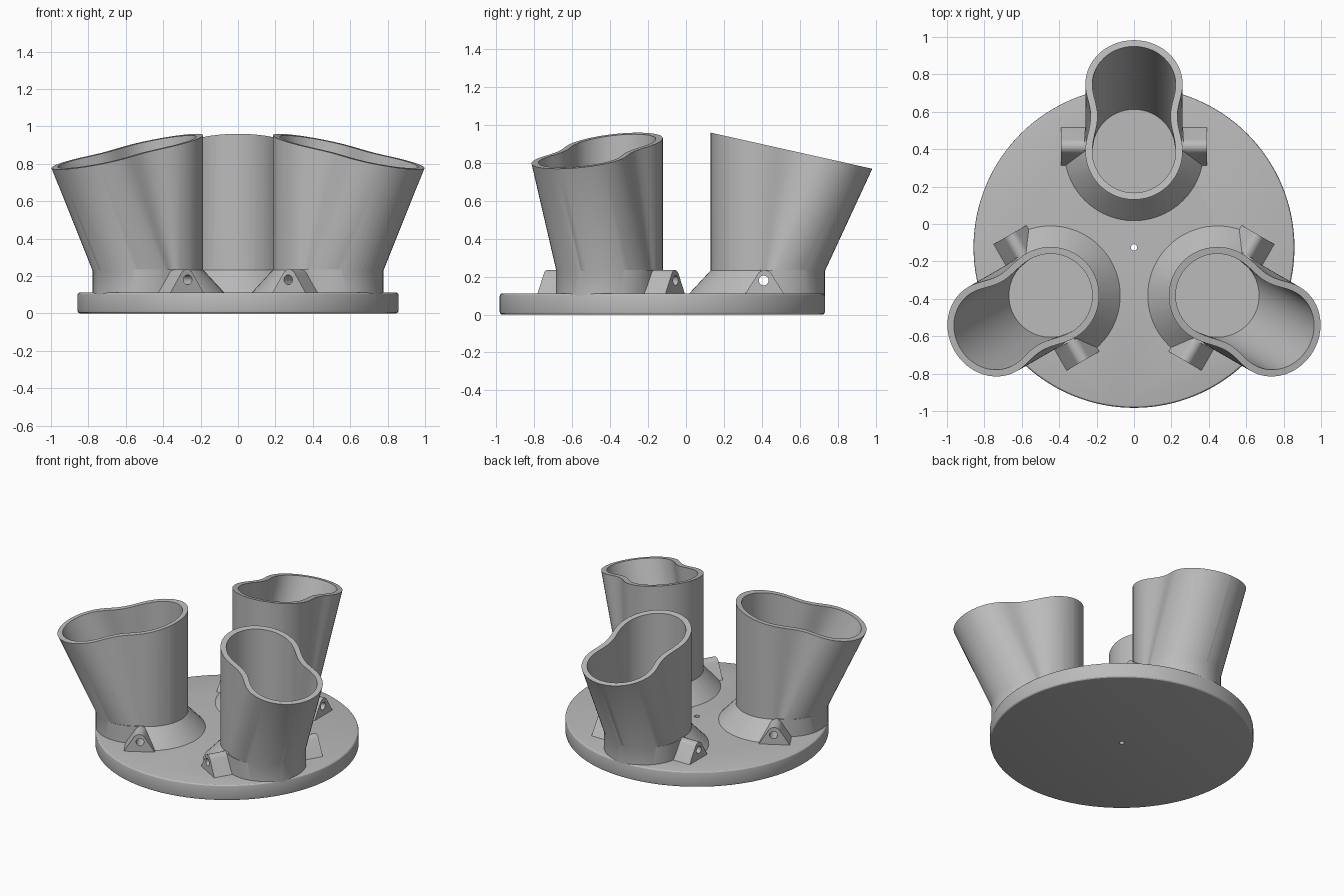
import bpy, bmesh, math
from mathutils import Matrix

if "Cube" in bpy.data.objects:
    bpy.data.objects.remove(bpy.data.objects["Cube"])

grey = bpy.data.materials.new("plain_grey")
grey.use_nodes = True
GREY = (0.5, 0.5, 0.5, 1)
grey.diffuse_color = GREY
grey.node_tree.nodes["Principled BSDF"].inputs["Base Color"].default_value = GREY

HUB = Matrix.Translation((0, -0.125, 0))
REACH = 0.515      # hub to the upright bore axis
FLOOR = 0.05       # height of the bore floor
LEAN = 0.463       # outward slope of the leaning bore
WAIST = 0.035      # pinch between the two bores
RIM_SLOPE = 0.2235


def make_object(name, bm, matrix):
    bmesh.ops.remove_doubles(bm, verts=bm.verts, dist=1e-5)
    bmesh.ops.recalc_face_normals(bm, faces=bm.faces)
    mesh = bpy.data.meshes.new(name)
    bm.to_mesh(mesh)
    bm.free()
    mesh.materials.append(grey)
    ob = bpy.data.objects.new(name, mesh)
    bpy.context.collection.objects.link(ob)
    ob.matrix_world = matrix
    return ob


def boolean(ob, other, operation):
    mod = ob.modifiers.new("cut", "BOOLEAN")
    mod.operation, mod.object, mod.solver = operation, other, "EXACT"
    bpy.context.view_layer.objects.active = ob
    bpy.ops.object.modifier_apply(modifier=mod.name)


def smooth(ob):
    bpy.ops.object.select_all(action="DESELECT")
    ob.select_set(True)
    bpy.context.view_layer.objects.active = ob
    bpy.ops.object.shade_smooth_by_angle(angle=math.radians(28))


def outline(arc=28, side=14):
    """Unit outline of two joined circles: (x, y, t), t = 0 front, 1 back."""
    pts = [(math.cos(a), math.sin(a), 0.0)
           for a in (math.pi * (1 + i / arc) for i in range(arc + 1))]
    pts += [(1, 0, i / side) for i in range(1, side)]
    pts += [(math.cos(a), math.sin(a), 1.0)
            for a in (math.pi * i / arc for i in range(arc + 1))]
    pts += [(-1, 0, 1 - i / side) for i in range(1, side)]
    return pts


def loft(rings):
    bm = bmesh.new()
    loops = [[bm.verts.new(p) for p in ring] for ring in rings]
    n = len(loops[0])
    for low, high in zip(loops, loops[1:]):
        for i in range(n):
            j = (i + 1) % n
            bm.faces.new((low[i], low[j], high[j], high[i]))
    bm.faces.new(loops[0][::-1])
    bm.faces.new(loops[-1])
    return bm


def double_bore(radius, bottom, rim):
    """Upright and leaning bores blended, cut by the sloping rim plane."""
    low, high = [], []
    for x, y, t in outline():
        pinch = WAIST * math.sin(math.pi * t) ** 2
        y0 = REACH + y * radius
        top = (rim - RIM_SLOPE * (y0 - t * LEAN * FLOOR - 0.255)) / (1 + RIM_SLOPE * t * LEAN)
        for ring, z in ((low, bottom), (high, top)):
            h = z - FLOOR
            ring.append((x * (radius - pinch * h), y0 + t * LEAN * h, z))
    return loft((low, high))


def collar():
    """Cone skirt on the hub side, straight band on the outer side."""
    rings = []
    for z, front in ((0.09, 0.393), (0.235, 0.258)):
        ring = []
        for x, y, t in outline():
            r = front if t == 0 else 0.265
            ring.append((x * r, REACH + y * r + t * 0.078, z))
        rings.append(ring)
    return loft(rings)


def lug_bar():
    """Rounded triangular bar crossing the tube, making both lugs."""
    profile = [(-0.115, 0.09)]
    for i in range(9):
        a = math.radians(150 - 15 * i)
        profile.append((0.042 * math.cos(a), 0.193 + 0.042 * math.sin(a)))
    profile.append((0.115, 0.09))
    return loft([[(x, REACH + 0.025 + y, z) for y, z in profile]
                 for x in (-0.39, 0.39)])


def cylinder(radius, depth, segments, matrix):
    bm = bmesh.new()
    bmesh.ops.create_cone(bm, cap_ends=True, segments=segments, radius1=radius,
                          radius2=radius, depth=depth, matrix=matrix)
    return bm


# Base disc with rounded rims
bm = cylinder(0.858, 0.112, 128, Matrix.Translation((0, 0, 0.056)))
rims = [e for e in bm.edges if abs(e.verts[0].co.z - e.verts[1].co.z) < 0.01]
bmesh.ops.bevel(bm, geom=rims, offset=0.014, segments=3, profile=0.5, affect="EDGES")
base = make_object("base_disc", bm, HUB)
pin = make_object("pin_cutter", cylinder(0.017, 1, 24, Matrix()), HUB)
boolean(base, pin, "DIFFERENCE")
helpers = [pin]

# Three flared holders around the hub
for name, turn in (("back", 0), ("right", 120), ("left", 240)):
    place = HUB @ Matrix.Rotation(math.radians(turn), 4, "Z")
    holder = make_object(name + "_holder", double_bore(0.26, 0.07, 0.96), place)
    skirt = make_object(name + "_collar", collar(), place)
    bar = make_object(name + "_lugs", lug_bar(), place)
    bore = make_object(name + "_bore_cutter", double_bore(0.223, FLOOR, 1.06), place)
    across = Matrix.Translation((0, REACH + 0.02, 0.18)) @ Matrix.Rotation(math.pi / 2, 4, "Y")
    drill = make_object(name + "_drill_cutter", cylinder(0.026, 1, 24, across), place)
    bpy.context.view_layer.update()
    for part in (skirt, bar):
        boolean(holder, part, "UNION")
    for cutter in (bore, drill):
        boolean(holder, cutter, "DIFFERENCE")
    boolean(base, bore, "DIFFERENCE")
    smooth(holder)
    helpers += [skirt, bar, bore, drill]
smooth(base)

for ob in helpers:
    bpy.data.objects.remove(ob)
